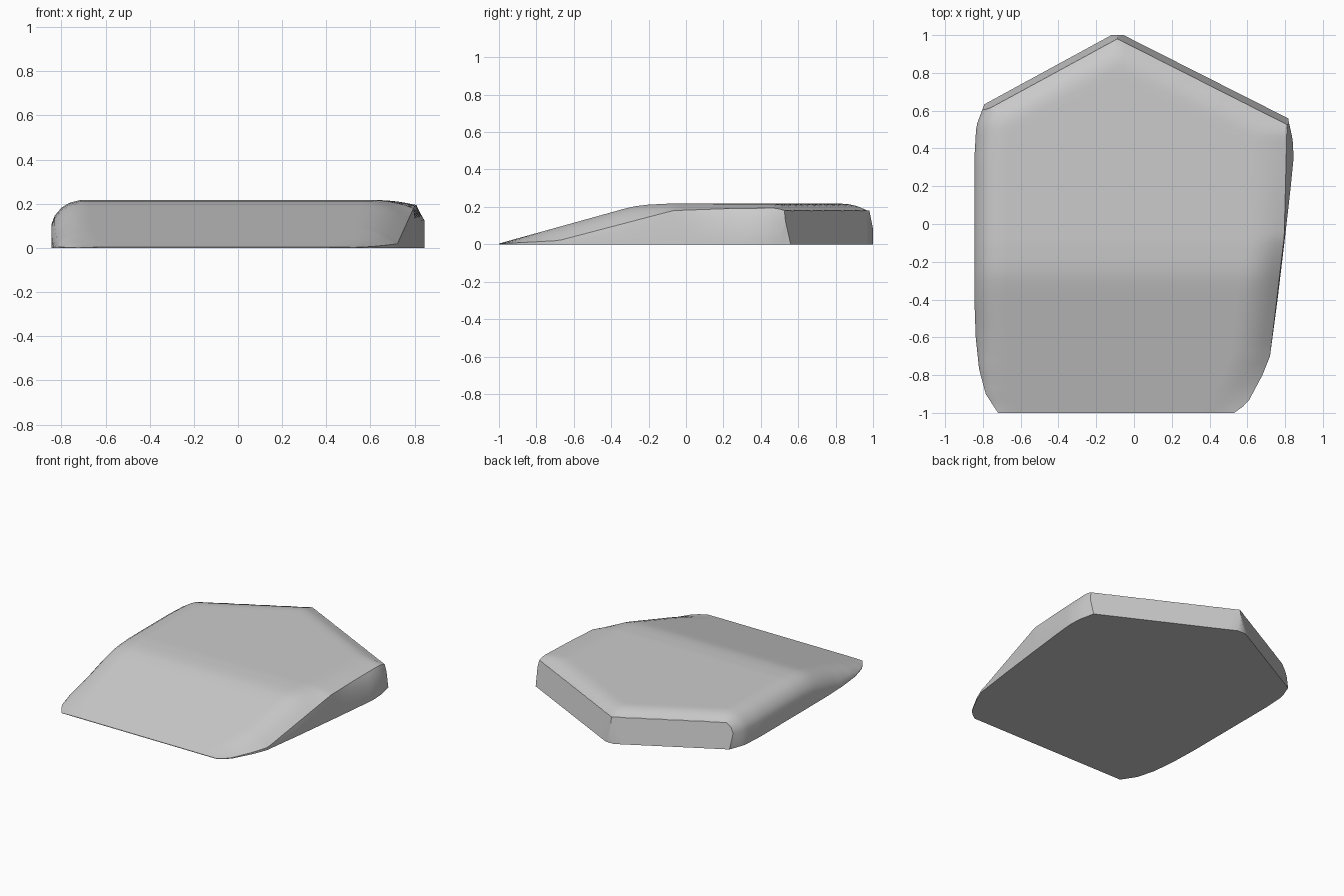
import bpy, bmesh
from mathutils import Vector

if "Cube" in bpy.data.objects:
    bpy.data.objects.remove(bpy.data.objects["Cube"], do_unlink=True)


def curve(points, t):
    """Piecewise linear value of a short profile."""
    for (a, va), (b, vb) in zip(points, points[1:]):
        if t <= b:
            return va + (vb - va) * max(0, t - a) / (b - a)
    return points[-1][1]


# Profiles along the length of the slab
HEIGHT = [(-1, .004), (-.33, .19), (-.27, .204), (-.2, .212), (-.1, .217), (1, .217)]
LOW_SIDE = [(-1, -.72), (-.9, -.785), (-.77, -.82), (-.6, -.838), (-.4, -.845),
            (.35, -.845), (.52, -.835), (.64, -.79)]
HIGH_SIDE = [(-1, .53), (-.95, .6), (-.8, .68), (-.7, .72), (-.4, .76), (-.05, .802),
             (.2, .83), (.35, .845), (.45, .84), (.56, .815)]
CREASE_X = [(-1, .53), (-.95, .6), (-.8, .68), (-.7, .72), (-.07, .795), (.53, .81)]
CREASE_Z = [(-1, .003), (-.68, .02), (-.07, .18), (.2, .19), (.53, .195)]

# Slanted back walls: a point on the plane and its outward normal
WALLS = [(Vector((.815, .56, 0)), Vector((.451, .892, .18)).normalized()),
         (Vector((-.79, .635, 0)), Vector((-.478, .878, .18)).normalized())]


def soft_edge(p):
    """Height lost to the soft rim above the back walls."""
    drop = 0
    for point, normal in WALLS:
        d = max(0, (point - p).dot(normal))
        drop = max(drop, .038 * max(0, 1 - d / .12) ** 2)
    return drop


def section(y):
    """Closed cross-section of the slab at y."""
    h = curve(HEIGHT, y)
    xl, xr, xc = (curve(c, y) for c in (LOW_SIDE, HIGH_SIDE, CREASE_X))
    zc = min(curve(CREASE_Z, y), .9 * h)
    drop = min(.11, .9 * h)
    pts = [(xl, 0)]
    # Rounded shoulder
    pts += [(xl + dx, h - drop * f)
            for dx, f in ((0, 1), (.015, .64), (.045, .32), (.08, .12), (.13, 0))]
    # Flat top
    a, b, n = xl + .13, xc - .17, 32
    pts += [(a + (b - a) * i / n, h) for i in range(1, n + 1)]
    # Soft shoulder down to the crease, then the side wall
    pts += [(xc - dx, h - (h - zc) * f)
            for dx, f in ((.13, .1), (.09, .27), (.045, .58), (0, 1))]
    pts += [(xr, zc * .65), (xr, 0)]
    out = []
    for x, z in pts:
        if z > 0:
            z = min(z, h - soft_edge(Vector((x, y, h))))
        out.append(Vector((x, y, z)))
    return out


# Slab body: loft the sections, then cut the back to a point
bm = bmesh.new()
stations = 60
rings = [[bm.verts.new(p) for p in section(-1 + 2 * i / stations)]
         for i in range(stations + 1)]
for r, s in zip(rings, rings[1:]):
    for j in range(len(r)):
        k = (j + 1) % len(r)
        bm.faces.new((r[j], r[k], s[k], s[j]))
bm.faces.new(rings[0])
bm.faces.new(rings[-1])
for point, normal in WALLS:
    bmesh.ops.bisect_plane(bm, geom=bm.verts[:] + bm.edges[:] + bm.faces[:],
                           plane_co=point, plane_no=normal, clear_outer=True)
    bmesh.ops.holes_fill(bm, edges=[e for e in bm.edges if e.is_boundary], sides=0)
bmesh.ops.remove_doubles(bm, verts=bm.verts[:], dist=.0002)
bmesh.ops.recalc_face_normals(bm, faces=bm.faces[:])

mesh = bpy.data.meshes.new("wedge_slab")
bm.to_mesh(mesh)
bm.free()
slab = bpy.data.objects.new("wedge_slab", mesh)
bpy.context.collection.objects.link(slab)

# Plain grey
grey = bpy.data.materials.new("light_grey")
grey.use_nodes = True
grey.diffuse_color = (.6, .6, .6, 1)
grey.node_tree.nodes["Principled BSDF"].inputs["Base Color"].default_value = (.6, .6, .6, 1)
mesh.materials.append(grey)

bpy.ops.object.select_all(action='DESELECT')
slab.select_set(True)
bpy.context.view_layer.objects.active = slab
bpy.ops.object.shade_smooth_by_angle(angle=.56)
